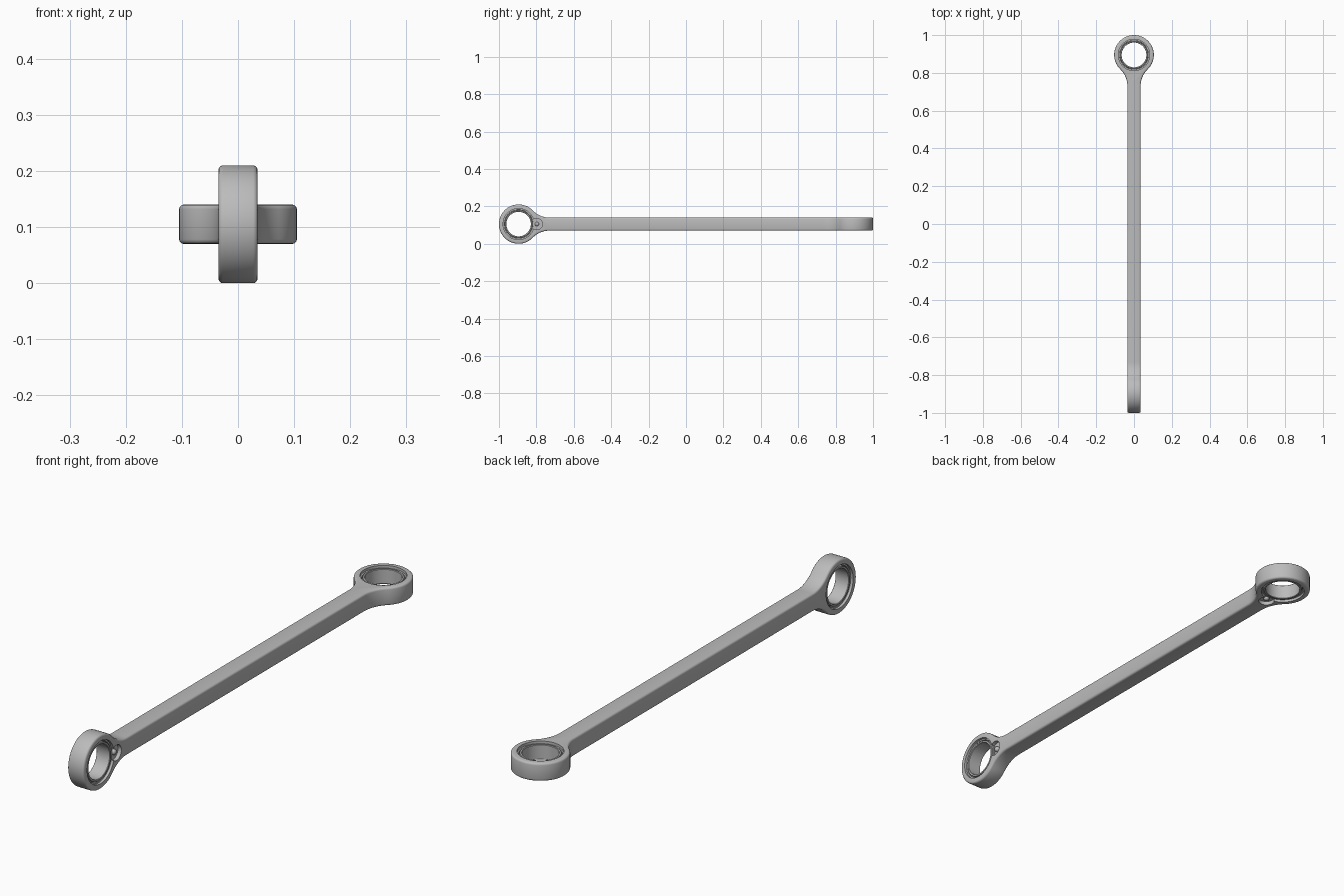
import bpy, bmesh, math
from mathutils import Matrix, Vector

if "Cube" in bpy.data.objects:
    bpy.data.objects.remove(bpy.data.objects["Cube"])

H = 0.035            # half thickness of rod and eyes
R, CY = 0.105, 0.895 # eye radius and distance of its centre
F = 0.122            # neck fillet radius
D = math.sqrt((R + F) ** 2 - (H + F) ** 2)
HOLE, PIN_Y, CZ = 0.083, 0.797, 0.105

steel = bpy.data.materials.new("steel grey")
steel.diffuse_color = (0.5, 0.5, 0.5, 1)
steel.use_nodes = True
steel.node_tree.nodes["Principled BSDF"].inputs["Base Color"].default_value = steel.diffuse_color


def make_object(name, bm):
    bmesh.ops.recalc_face_normals(bm, faces=bm.faces)
    me = bpy.data.meshes.new(name)
    bm.to_mesh(me)
    bm.free()
    ob = bpy.data.objects.new(name, me)
    bpy.context.collection.objects.link(ob)
    me.materials.append(steel)
    return ob


def lathe(name, profile, closed, steps, matrix):
    """Spin an (r, z) profile around z, then place it."""
    bm = bmesh.new()
    vs = [bm.verts.new((r, 0, z)) for r, z in profile]
    pairs = list(zip(vs, vs[1:])) + ([(vs[-1], vs[0])] if closed else [])
    es = [bm.edges.new(p) for p in pairs]
    bmesh.ops.spin(bm, geom=vs + es, cent=(0, 0, 0), axis=(0, 0, 1),
                   angle=2 * math.pi, steps=steps)
    bmesh.ops.remove_doubles(bm, verts=bm.verts, dist=1e-5)
    bm.transform(matrix)
    return make_object(name, bm)


def half_outline():
    """Right side of rod, neck fillet and eye, mirrored to the left."""
    side = [(H, 0)]
    a_end = math.atan2(D, H + F)
    for i in range(11):
        a = a_end * i / 10
        side.append((H + F - F * math.cos(a), CY - D + F * math.sin(a)))
    start = -a_end
    for i in range(1, 33):
        a = start + (math.pi / 2 - start) * i / 32
        side.append((R * math.cos(a), CY + R * math.sin(a)))
    return side + [(-x, y) for x, y in reversed(side[:-1])]


def cylinder_cutter(radius, y, z0, z1, steps):
    return lathe("cutter", [(0, z0), (radius, z0), (radius, z1), (0, z1)], False,
                 steps, Matrix.Translation((0, y, 0)))


def half_body():
    """Rounded half rod with a bored eye and a pocket in the lower face."""
    bm = bmesh.new()
    face = bm.faces.new([bm.verts.new((x, y, -H)) for x, y in half_outline()])
    ext = bmesh.ops.extrude_face_region(bm, geom=[face])
    bmesh.ops.translate(bm, vec=(0, 0, 2 * H),
                        verts=[g for g in ext["geom"] if isinstance(g, bmesh.types.BMVert)])
    bmesh.ops.recalc_face_normals(bm, faces=bm.faces)
    rims = [e for e in bm.edges
            if abs(e.verts[0].co.z - e.verts[1].co.z) < 1e-5
            and max(v.co.y for v in e.verts) > 1e-4]
    bmesh.ops.bevel(bm, geom=rims, offset=0.008, offset_type='OFFSET', segments=3,
                    profile=0.5, affect='EDGES', clamp_overlap=False)
    ob = make_object("half", bm)
    cutters = [cylinder_cutter(HOLE, CY, -0.1, 0.1, 64),
               cylinder_cutter(0.03, PIN_Y, -0.1, -0.02, 32)]
    for c in cutters:
        c.hide_render = True
        mod = ob.modifiers.new("cut", 'BOOLEAN')
        mod.operation, mod.object, mod.solver = 'DIFFERENCE', c, 'EXACT'
    bpy.context.view_layer.update()
    dg = bpy.context.evaluated_depsgraph_get()
    me = bpy.data.meshes.new_from_object(ob.evaluated_get(dg))
    for o in cutters + [ob]:
        bpy.data.objects.remove(o)
    return me


# Placement of the two ends: back eye lies flat, front eye stands upright
lift = Matrix.Translation((0, 0, CZ))
turn = Matrix(((0, 0, -1, 0), (0, -1, 0, 0), (-1, 0, 0, 0), (0, 0, 0, 1)))
ends = {"back": lift, "front": lift @ turn}

# Body: both halves welded at the middle
half = half_body()
bm = bmesh.new()
for m in ends.values():
    part = half.copy()
    part.transform(m)
    bm.from_mesh(part)
    bpy.data.meshes.remove(part)
caps = [f for f in bm.faces if all(abs(v.co.y) < 1e-4 for v in f.verts)]
bmesh.ops.delete(bm, geom=caps, context='FACES')
bmesh.ops.remove_doubles(bm, verts=bm.verts, dist=1e-4)
bpy.data.meshes.remove(half)
parts = [make_object("connecting_rod", bm)]

# Bearing rings and lubrication nipples
top = [(HOLE + 0.0005, 0.025), (0.0775, 0.025), (0.0765, 0.018), (0.0745, 0.018),
       (0.0735, 0.028), (0.0725, 0.029), (0.067, 0.029), (0.0655, 0.0275)]
ring = top + [(r, -z) for r, z in reversed(top)]
nipple = [(0, -0.032), (0.005, -0.0315), (0.009, -0.029), (0.011, -0.025), (0.011, -0.019)]
for end, m in ends.items():
    parts.append(lathe(end + "_bearing_ring", ring, True, 64,
                       m @ Matrix.Translation((0, CY, 0))))
    parts.append(lathe(end + "_nipple", nipple, False, 20,
                       m @ Matrix.Translation((0, PIN_Y, 0))))

# Smooth shading with crisp edges
for ob in parts:
    ob.select_set(True)
bpy.context.view_layer.objects.active = parts[0]
bpy.ops.object.shade_smooth_by_angle(angle=math.radians(35))
